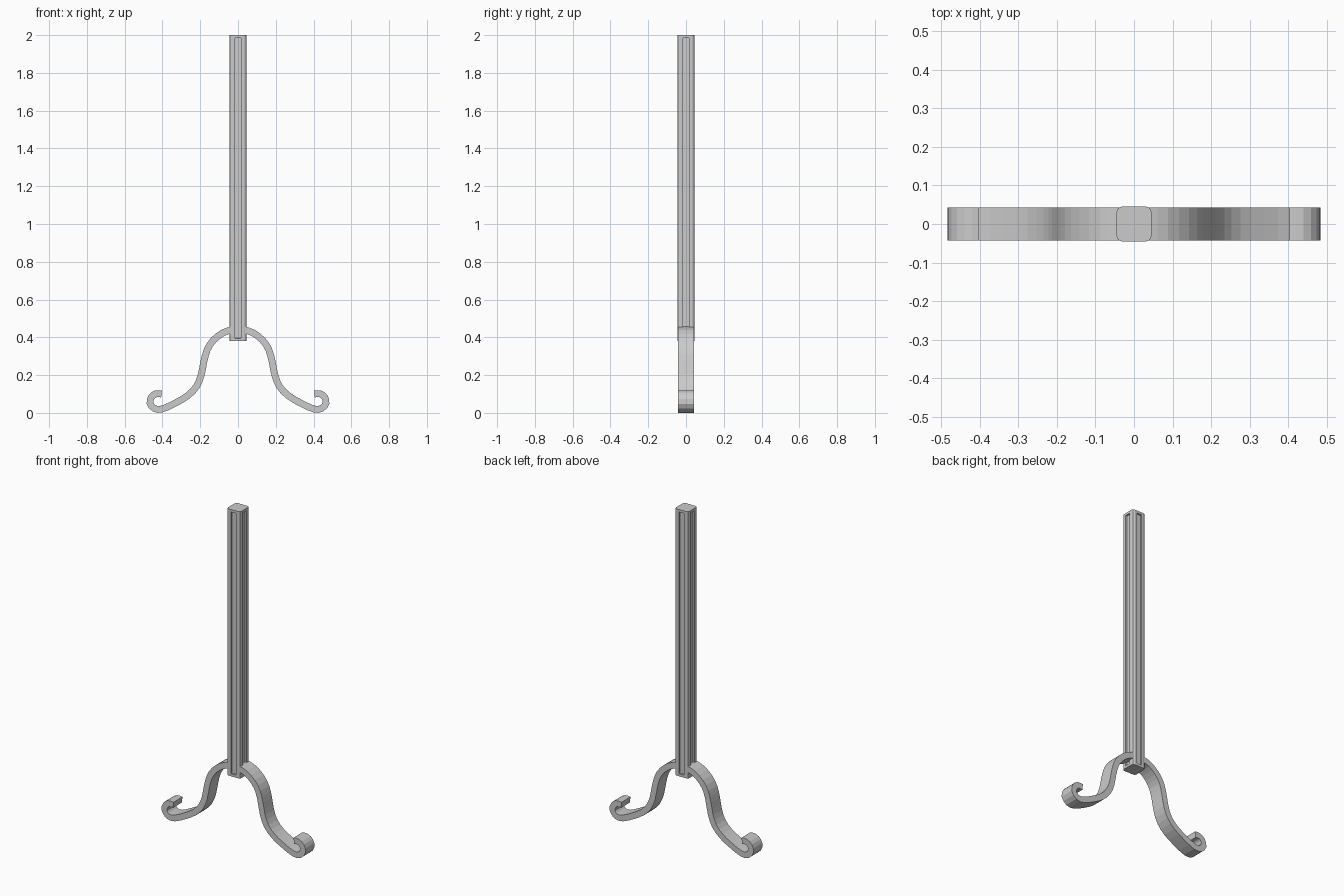
import bpy
import bmesh
from mathutils import Vector

cube = bpy.data.objects.get("Cube")
if cube:
    bpy.data.objects.remove(cube, do_unlink=True)

grey = bpy.data.materials.new("plain grey")
grey.use_nodes = True
grey.diffuse_color = (0.6, 0.6, 0.6, 1)
grey.node_tree.nodes["Principled BSDF"].inputs["Base Color"].default_value = (0.6, 0.6, 0.6, 1)


def add_object(name, bm):
    bmesh.ops.recalc_face_normals(bm, faces=bm.faces)
    mesh = bpy.data.meshes.new(name)
    bm.to_mesh(mesh)
    bm.free()
    mesh.materials.append(grey)
    obj = bpy.data.objects.new(name, mesh)
    bpy.context.collection.objects.link(obj)
    return obj


# Post: square bar with rounded corners and a sunken panel on each side
BOTTOM, TOP, HALF = 0.38, 2.0, 0.045
bm = bmesh.new()
bmesh.ops.create_cube(bm, size=1)
for v in bm.verts:
    v.co.x *= 2 * HALF
    v.co.y *= 2 * HALF
    v.co.z = TOP if v.co.z > 0 else BOTTOM
corners = [e for e in bm.edges if abs(e.verts[0].co.z - e.verts[1].co.z) > 1]
bmesh.ops.bevel(bm, geom=corners, offset=0.013, segments=2, profile=0.5, affect='EDGES')
bm.normal_update()
sides = [f for f in bm.faces if max(abs(f.normal.x), abs(f.normal.y)) > 0.999]
bmesh.ops.inset_individual(bm, faces=sides, thickness=0.015, use_even_offset=True)
# Straight-walled recess
grooves = bmesh.ops.inset_individual(bm, faces=sides, thickness=0.0005, depth=-0.01)
add_object("post", bm)


# Legs: flat bar swept along an S-curve that ends in a curled foot
PATH = [(0.03, 0.44), (0.08, 0.424), (0.13, 0.385), (0.163, 0.335), (0.181, 0.27),
        (0.195, 0.2), (0.22, 0.14), (0.265, 0.092), (0.33, 0.053), (0.40, 0.021),
        (0.442, 0.023), (0.466, 0.052), (0.458, 0.084), (0.435, 0.101), (0.405, 0.1)]
THICK, DEPTH = 0.036, 0.086


def smooth_path(points):
    pts = [Vector(p) for p in points]
    ext = [2 * pts[0] - pts[1]] + pts + [2 * pts[-1] - pts[-2]]
    out = []
    for a, b, c, d in zip(ext, ext[1:], ext[2:], ext[3:]):
        out += [b, (9 * (b + c) - a - d) / 16]
    return out + [pts[-1]]


def make_leg(name, side):
    path = smooth_path(PATH)
    bm = bmesh.new()
    rings = []
    for i, p in enumerate(path):
        t = (path[min(i + 1, len(path) - 1)] - path[max(i - 1, 0)]).normalized()
        n = Vector((-t.y, t.x)) * THICK / 2
        ring = []
        for q, y in ((p + n, -1), (p + n, 1), (p - n, 1), (p - n, -1)):
            ring.append(bm.verts.new((side * q.x, y * DEPTH / 2, max(q.y, 0))))
        rings.append(ring)
    for r, s in zip(rings, rings[1:]):
        for k in range(4):
            m = (k + 1) % 4
            bm.faces.new((r[k], r[m], s[m], s[k]))
    bm.faces.new(rings[0])
    bm.faces.new(rings[-1])
    return add_object(name, bm)


make_leg("left_leg", 1)
make_leg("right_leg", -1)
